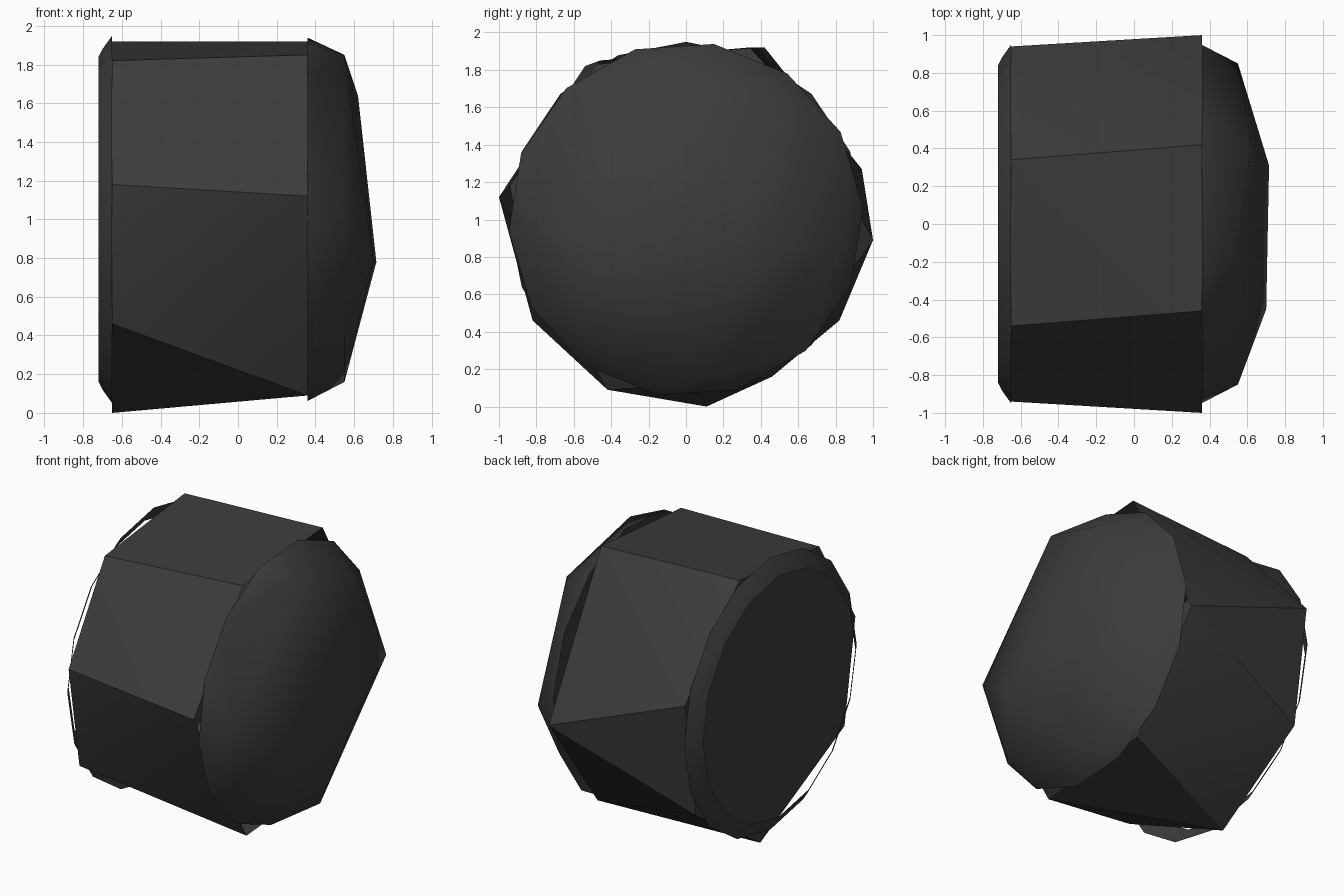
import bpy, bmesh, math

cube = bpy.data.objects.get("Cube")
if cube:
    bpy.data.objects.remove(cube)

black = bpy.data.materials.new("charcoal")
black.use_nodes = True
COLOR = (0.045, 0.045, 0.045, 1)
black.diffuse_color = COLOR
black.node_tree.nodes["Principled BSDF"].inputs["Base Color"].default_value = COLOR


def ring(x, radius, sides, phase=0.0):
    """Regular polygon around the x axis."""
    angles = [math.tau * i / sides + phase for i in range(sides)]
    return [(x, radius * math.cos(a), 1 + radius * math.sin(a)) for a in angles]


def finish(name, bm, angle):
    bmesh.ops.recalc_face_normals(bm, faces=bm.faces)
    mesh = bpy.data.meshes.new(name)
    bm.to_mesh(mesh)
    bm.free()
    mesh.materials.append(black)
    obj = bpy.data.objects.new(name, mesh)
    bpy.context.collection.objects.link(obj)
    bpy.ops.object.select_all(action="DESELECT")
    obj.select_set(True)
    bpy.context.view_layer.objects.active = obj
    bpy.ops.object.shade_smooth_by_angle(angle=math.radians(angle))
    return obj


def hull(points, open_x):
    """Convex shell with the flat end at open_x removed."""
    bm = bmesh.new()
    for p in points:
        bm.verts.new(p)
    bmesh.ops.convex_hull(bm, input=bm.verts)
    bmesh.ops.recalc_face_normals(bm, faces=bm.faces)
    end = [f for f in bm.faces if all(abs(v.co.x - open_x) < 0.005 for v in f.verts)]
    bmesh.ops.delete(bm, geom=end, context="FACES")
    return bm


# Drum: seven-sided closed end blending to a six-sided open end
LEFT, RIGHT = -0.65, 0.36
seven = [(0.34, 1.92), (-0.54, 1.82), (-0.94, 1.18), (-0.82, 0.46),
         (0.11, 0.0), (0.82, 0.46), (0.94, 1.27)]
six = [(0.42, 1.92), (-0.46, 1.85), (-1.0, 1.12),
       (-0.42, 0.09), (0.46, 0.16), (1.0, 0.89)]
points = [(LEFT, y, z) for y, z in seven] + [(RIGHT, y, z) for y, z in six]
finish("drum_body", hull(points, RIGHT), 30)

# Dome: faceted shallow cap with smooth shading
crown = [(0.715, 0.31, 0.78), (0.70, -0.45, 0.78), (0.62, 0.43, 1.64),
         (0.55, -0.17, 1.85), (0.55, 0.85, 0.92), (0.55, 0.12, 0.16),
         (0.55, -0.6, 0.4), (0.55, -0.85, 1.05)]
dome = hull(ring(RIGHT, 0.95, 14, math.radians(81)) + crown, RIGHT)
finish("dome_cap", dome, 180)

# Rim: thin open lip around the closed end
bm = bmesh.new()
loops = [[bm.verts.new(p) for p in ring(x, r, 16)]
         for x, r in ((LEFT, 0.95), (-0.70, 0.88), (-0.72, 0.84))]
for a, b in zip(loops, loops[1:]):
    for i in range(len(a)):
        j = (i + 1) % len(a)
        bm.faces.new((a[i], a[j], b[j], b[i]))
finish("end_rim", bm, 40)
